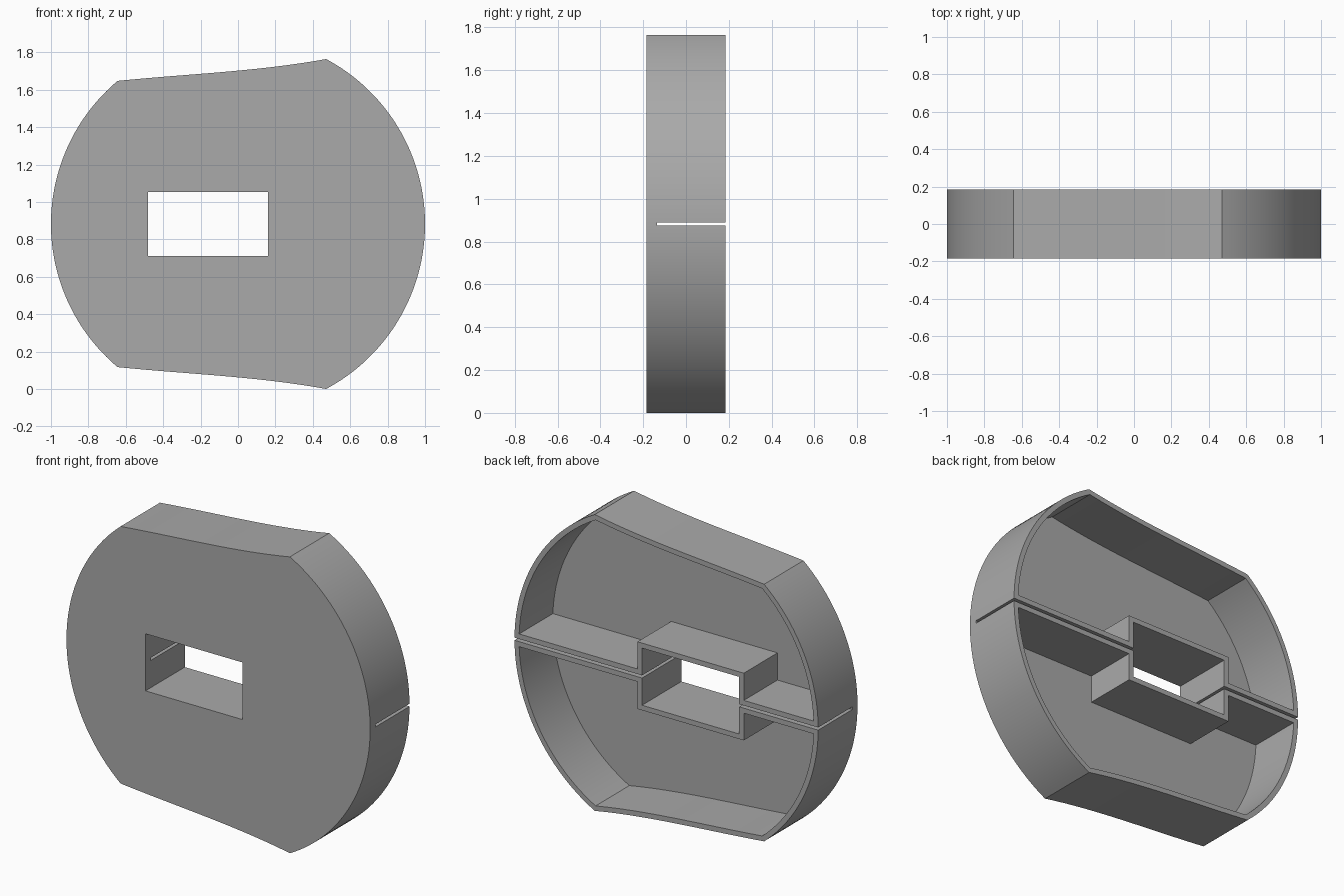
import bpy, bmesh, math

if "Cube" in bpy.data.objects:
    bpy.data.objects.remove(bpy.data.objects["Cube"])

R, CZ = 1.0, 0.882          # outer radius and centre height
BACK, FRONT = 0.185, -0.185
FLOOR = -0.132              # inside face of the front plate
WALL, GAP = 0.03, 0.008     # wall thickness, half the slot height
HX0, HX1, HZ = -0.48, 0.16, 0.17   # window opening


def edge_height(x):
    """Gently curved flat edge, measured from the centre line."""
    u = x + 0.644
    return 0.765 + 0.09 * u - 0.01165 * u * (x + 0.4) + 0.061 * u * (x + 0.4) * x


def half_profile(inset, base):
    """Arc, curved edge and arc of the half above the given base height."""
    r = R - inset

    def corner(side):
        lo, hi = 0.0, math.pi / 2
        for _ in range(50):
            a = (lo + hi) / 2
            if r * math.sin(a) < edge_height(side * r * math.cos(a)) - inset:
                lo = a
            else:
                hi = a
        return lo

    start, a_r, a_l = math.asin(base / r), corner(1), corner(-1)
    n = 32
    right = [start + (a_r - start) * i / n for i in range(n + 1)]
    left = [a_l + (start - a_l) * i / n for i in range(n + 1)]
    x0, x1 = r * math.cos(a_r), -r * math.cos(a_l)
    pts = [(r * math.cos(a), r * math.sin(a)) for a in right]
    for i in range(1, 24):
        x = x0 + (x1 - x0) * i / 24
        pts.append((x, edge_height(x) - inset))
    return pts + [(-r * math.cos(a), r * math.sin(a)) for a in left]


def prism(name, pts, y0, y1):
    """Extrude an x-z profile along y."""
    bm = bmesh.new()
    face = bm.faces.new([bm.verts.new((x, y0, CZ + z)) for x, z in pts])
    new = bmesh.ops.extrude_face_region(bm, geom=[face])["geom"]
    bmesh.ops.translate(bm, vec=(0, y1 - y0, 0),
                        verts=[v for v in new if isinstance(v, bmesh.types.BMVert)])
    bmesh.ops.recalc_face_normals(bm, faces=bm.faces)
    me = bpy.data.meshes.new(name)
    bm.to_mesh(me)
    bm.free()
    ob = bpy.data.objects.new(name, me)
    bpy.context.collection.objects.link(ob)
    return ob


def rect(x0, x1, z):
    return [(x0, -z), (x1, -z), (x1, z), (x0, z)]


# Solid housing
top = half_profile(0, 0)
housing = prism("housing", top + [(x, -z) for x, z in reversed(top[1:-1])], FRONT, BACK)
grey = bpy.data.materials.new("grey")
grey.diffuse_color = (0.4, 0.4, 0.4, 1)
grey.use_nodes = True
grey.node_tree.nodes["Principled BSDF"].inputs["Base Color"].default_value = grey.diffuse_color
housing.data.materials.append(grey)

# Cavities step around the window frame
base = GAP + WALL
cavity = half_profile(WALL, base) + [
    (HX0 - WALL, base), (HX0 - WALL, HZ + WALL),
    (HX1 + WALL, HZ + WALL), (HX1 + WALL, base)]
cutters = [
    prism("window_cutter", rect(HX0, HX1, HZ), -0.4, 0.4),
    prism("upper_cavity_cutter", cavity, FLOOR, 0.4),
    prism("lower_cavity_cutter", [(x, -z) for x, z in cavity], FLOOR, 0.4),
    prism("slot_cutter", rect(-1.2, 1.2, GAP), -0.136, 0.4),
]

# Cut the housing, then discard the cutters
bpy.context.view_layer.objects.active = housing
housing.select_set(True)
for c in cutters:
    c.hide_render = True
    mod = housing.modifiers.new(c.name, "BOOLEAN")
    mod.operation, mod.solver, mod.object = "DIFFERENCE", "EXACT", c
    bpy.ops.object.modifier_apply(modifier=mod.name)
    bpy.data.objects.remove(c)

bpy.ops.object.shade_smooth_by_angle(angle=math.radians(20))
